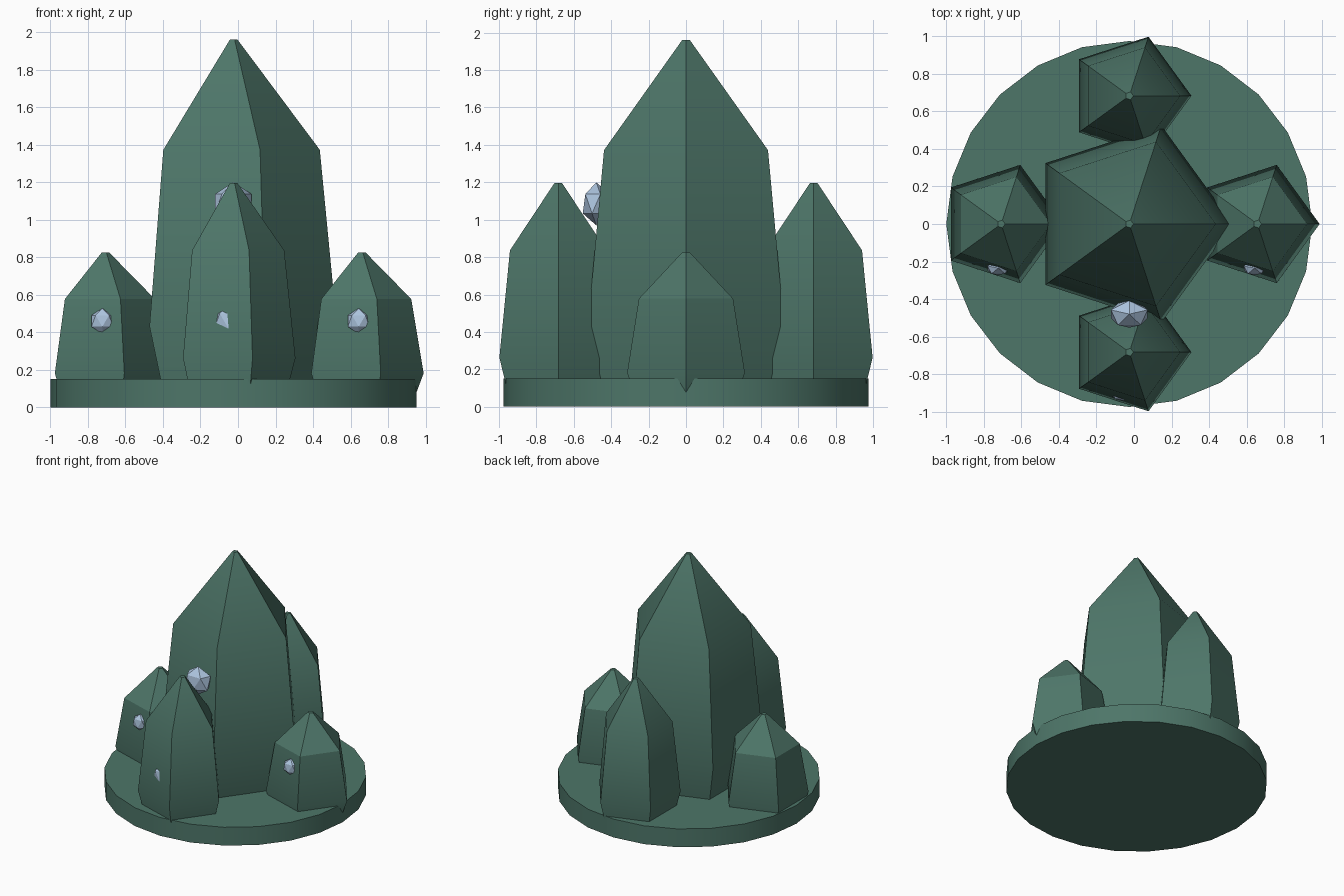
import bpy, bmesh, math

if "Cube" in bpy.data.objects:
    bpy.data.objects.remove(bpy.data.objects["Cube"])

CX = -0.025  # shared centre line of the base and the tall crystal


def material(name, color):
    m = bpy.data.materials.new(name)
    m.diffuse_color = (*color, 1.0)
    m.use_nodes = True
    m.node_tree.nodes["Principled BSDF"].inputs["Base Color"].default_value = m.diffuse_color
    return m


GREEN = material("deep_green", (0.075, 0.18, 0.14))
ICE = material("pale_blue", (0.42, 0.56, 0.74))


def add_object(name, bm, mat, smooth):
    mesh = bpy.data.meshes.new(name)
    bmesh.ops.recalc_face_normals(bm, faces=bm.faces)
    bm.to_mesh(mesh)
    bm.free()
    mesh.materials.append(mat)
    ob = bpy.data.objects.new(name, mesh)
    bpy.context.collection.objects.link(ob)
    if smooth:
        bpy.ops.object.select_all(action='DESELECT')
        ob.select_set(True)
        bpy.context.view_layer.objects.active = ob
        bpy.ops.object.shade_smooth_by_angle(angle=math.radians(30))
    return ob


def lathe(name, x, y, sides, profile, mat):
    """Closed prism from (radius, height) rings."""
    bm = bmesh.new()
    rings = []
    for r, z in profile:
        rings.append([bm.verts.new((x + r * math.cos(math.tau * i / sides),
                                    y + r * math.sin(math.tau * i / sides), z))
                      for i in range(sides)])
    for a, b in zip(rings, rings[1:]):
        for i in range(sides):
            j = (i + 1) % sides
            bm.faces.new((a[i], a[j], b[j], b[i]))
    bm.faces.new(rings[0])
    bm.faces.new(rings[-1])
    return add_object(name, bm, mat, True)


def crystal(name, x, y, r, h, shoulder):
    """Five-sided crystal: flared foot, tapered body, pointed tip."""
    profile = [(r * 0.8, 0.005), (r, h * 0.22), (r * shoulder, h * 0.7), (0.022, h)]
    return lathe(name, x, y, 5, profile, GREEN)


def gem(name, x, y, z, r, depth):
    """Twenty-sided stone flattened front to back."""
    bm = bmesh.new()
    bmesh.ops.create_icosphere(bm, subdivisions=1, radius=r)
    # turn one facet to the front
    low = min((v for v in bm.verts if -0.9 * r < v.co.z < 0), key=lambda v: v.co.y)
    turn = -math.pi / 2 - math.atan2(low.co.y, low.co.x)
    c, s = math.cos(turn), math.sin(turn)
    for v in bm.verts:
        px, py, pz = v.co
        v.co = (x + px * c - py * s, y + (px * s + py * c) * depth, z + pz)
    return add_object(name, bm, ICE, False)


# Round base
lathe("base", CX, 0, 24, [(0.975, 0), (0.975, 0.15)], GREEN)

# Crystals
crystal("main_crystal", CX, 0, 0.552, 1.96, 0.835)
for label, side in (("front", -1), ("back", 1)):
    crystal(label + "_crystal", CX, side * 0.683, 0.331, 1.195, 0.82)
for label, side in (("left", -1), ("right", 1)):
    cx = CX + side * 0.683
    crystal(label + "_crystal", cx, 0, 0.331, 0.825, 0.80)
    gem(label + "_gem", cx - 0.015, -0.235, 0.46, 0.068, 0.6)

# Stones set in the front faces
gem("main_gem", CX, -0.48, 1.085, 0.115, 0.7)
gem("front_gem", CX - 0.02, -0.89, 0.455, 0.1, 0.6)
